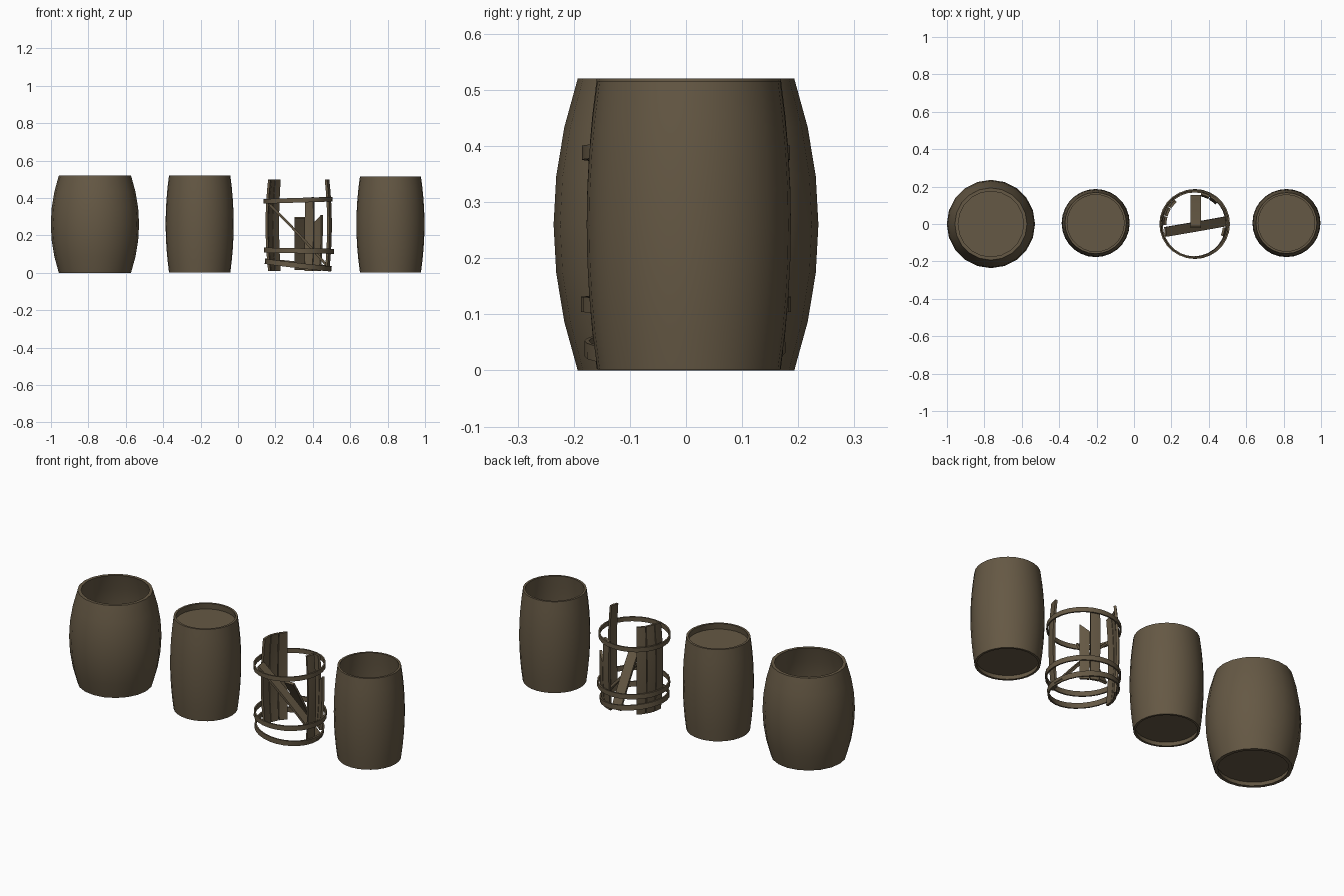
import bpy, bmesh, math
from mathutils import Vector, Matrix

if "Cube" in bpy.data.objects:
    bpy.data.objects.remove(bpy.data.objects["Cube"])

wood = bpy.data.materials.new("weathered_brown")
wood.diffuse_color = (0.13, 0.098, 0.058, 1)
wood.use_nodes = True
wood.node_tree.nodes["Principled BSDF"].inputs["Base Color"].default_value = wood.diffuse_color


def finish(name, bm, loc=(0, 0, 0), rot=(0, 0, 0)):
    bmesh.ops.recalc_face_normals(bm, faces=bm.faces)
    me = bpy.data.meshes.new(name)
    bm.to_mesh(me)
    bm.free()
    me.materials.append(wood)
    ob = bpy.data.objects.new(name, me)
    bpy.context.collection.objects.link(ob)
    ob.location, ob.rotation_euler = loc, rot
    bpy.ops.object.select_all(action='DESELECT')
    bpy.context.view_layer.objects.active = ob
    ob.select_set(True)
    bpy.ops.object.shade_smooth_by_angle(angle=math.radians(35))
    return ob


def revolve(name, profile, sides, loc, rot=(0, 0, 0)):
    # closed (r, z) loop turned around z
    bm = bmesh.new()
    rings = [[bm.verts.new((r * math.cos(a), r * math.sin(a), z)) for r, z in profile]
             for a in [2 * math.pi * i / sides for i in range(sides)]]
    n = len(profile)
    for i in range(sides):
        a, b = rings[i], rings[(i + 1) % sides]
        for j in range(n):
            k = (j + 1) % n
            bm.faces.new((a[j], b[j], b[k], a[k]))
    return finish(name, bm, loc, rot)


def disc(name, r, z, sides, loc):
    bm = bmesh.new()
    bmesh.ops.create_cone(bm, cap_ends=True, segments=sides, radius1=r, radius2=r, depth=0.014,
                          matrix=Matrix.Translation((0, 0, z)))
    finish(name, bm, loc)


def bulge(t, end, belly):
    return end + (belly - end) * (1 - (2 * t - 1) ** 2)


def barrel(name, loc, end, belly, z0, z1, sides, steps, wall, lid=False):
    ts = [i / steps for i in range(steps + 1)]
    outer = [(bulge(t, end, belly), z0 + (z1 - z0) * t) for t in ts]
    inner = [(r - wall, z) for r, z in reversed(outer)]
    revolve(name + "_wall", outer + inner, sides, loc)
    disc(name + "_floor", end - wall + 0.004, z0 + 0.03, sides, loc)
    if lid:
        disc(name + "_lid", end - wall + 0.004, z1 - 0.04, sides, loc)


# whole barrels
barrel("wide_barrel", (-0.765, 0, 0), 0.193, 0.236, 0.0, 0.52, 20, 6, 0.018)
barrel("lidded_barrel", (-0.205, 0.005, 0), 0.164, 0.182, 0.003, 0.52, 28, 8, 0.012, True)
barrel("open_barrel", (0.815, 0.005, 0), 0.163, 0.182, 0.002, 0.516, 28, 8, 0.012)

# broken barrel: hoops
C = (0.325, 0, 0)


def hoop(name, r, h, z, tilt_x, tilt_y, dx=0.0, dy=0.0):
    prof = [(r, -h / 2), (r, h / 2), (r - 0.008, h / 2), (r - 0.008, -h / 2)]
    revolve(name, prof, 28, (C[0] + dx, dy, z),
            (math.radians(tilt_x), math.radians(tilt_y), 0))


hoop("upper_hoop", 0.185, 0.025, 0.388, 0, -1.8, -0.004)
hoop("middle_hoop", 0.187, 0.027, 0.118, 0, 1, 0.001)
hoop("lower_hoop", 0.179, 0.028, 0.042, 1, 6.5, -0.003, -0.002)


# broken barrel: standing staves
def stave(name, angle, top_a, top_b, z0=0.01, half=8.3, thick=0.013):
    bm = bmesh.new()
    nu, nv, full = 2, 8, 0.51
    grids = []
    for off in (0, thick):
        g = []
        for v in range(nv + 1):
            row = []
            for u in range(nu + 1):
                s = u / nu
                a = math.radians(angle - half + 2 * half * s)
                z = z0 + (top_a + (top_b - top_a) * s - z0) * v / nv
                r = bulge(z / full, 0.163, 0.178) - off
                row.append(bm.verts.new((r * math.cos(a), r * math.sin(a), z)))
            g.append(row)
        grids.append(g)
    o, i = grids
    for g in grids:
        for v in range(nv):
            for u in range(nu):
                bm.faces.new((g[v][u], g[v][u + 1], g[v + 1][u + 1], g[v + 1][u]))
    for v in range(nv):
        for u in (0, nu):
            bm.faces.new((o[v][u], o[v + 1][u], i[v + 1][u], i[v][u]))
    for u in range(nu):
        for v in (0, nv):
            bm.faces.new((o[v][u], o[v][u + 1], i[v][u + 1], i[v][u]))
    finish(name, bm, C)


for k, (ang, ta, tb) in enumerate([(138, 0.5, 0.5), (156, 0.5, 0.5), (174, 0.5, 0.495),
                                   (-15, 0.5, 0.5), (70, 0.405, 0.4), (52, 0.31, 0.27)]):
    stave("standing_stave_%d" % (k + 1), ang, ta, tb)


# broken barrel: fallen staves
def plank(name, p0, p1, side, width, thick, bow):
    p0, p1 = Vector(p0), Vector(p1)
    d = (p1 - p0).normalized()
    n = d.cross(Vector(side)).normalized()
    w = n.cross(d)
    bm = bmesh.new()
    rows, steps = [], 6
    for i in range(steps + 1):
        t = i / steps
        c = p0.lerp(p1, t) + n * bow * (1 - (2 * t - 1) ** 2)
        rows.append([bm.verts.new(c + w * a * width / 2 + n * b * thick / 2)
                     for a, b in ((-1, -1), (1, -1), (1, 1), (-1, 1))])
    for a, b in zip(rows, rows[1:]):
        for j in range(4):
            k = (j + 1) % 4
            bm.faces.new((a[j], a[k], b[k], b[j]))
    bm.faces.new(rows[0])
    bm.faces.new(rows[-1])
    finish(name, bm)


plank("leaning_stave", (0.33, 0.15, 0.018), (0.33, -0.015, 0.295), (1, 0, 0), 0.056, 0.013, 0.004)
plank("diagonal_stave", (0.168, -0.042, 0.365), (0.495, 0.015, 0.015), (0, 1, 0), 0.052, 0.013, 0.006)
